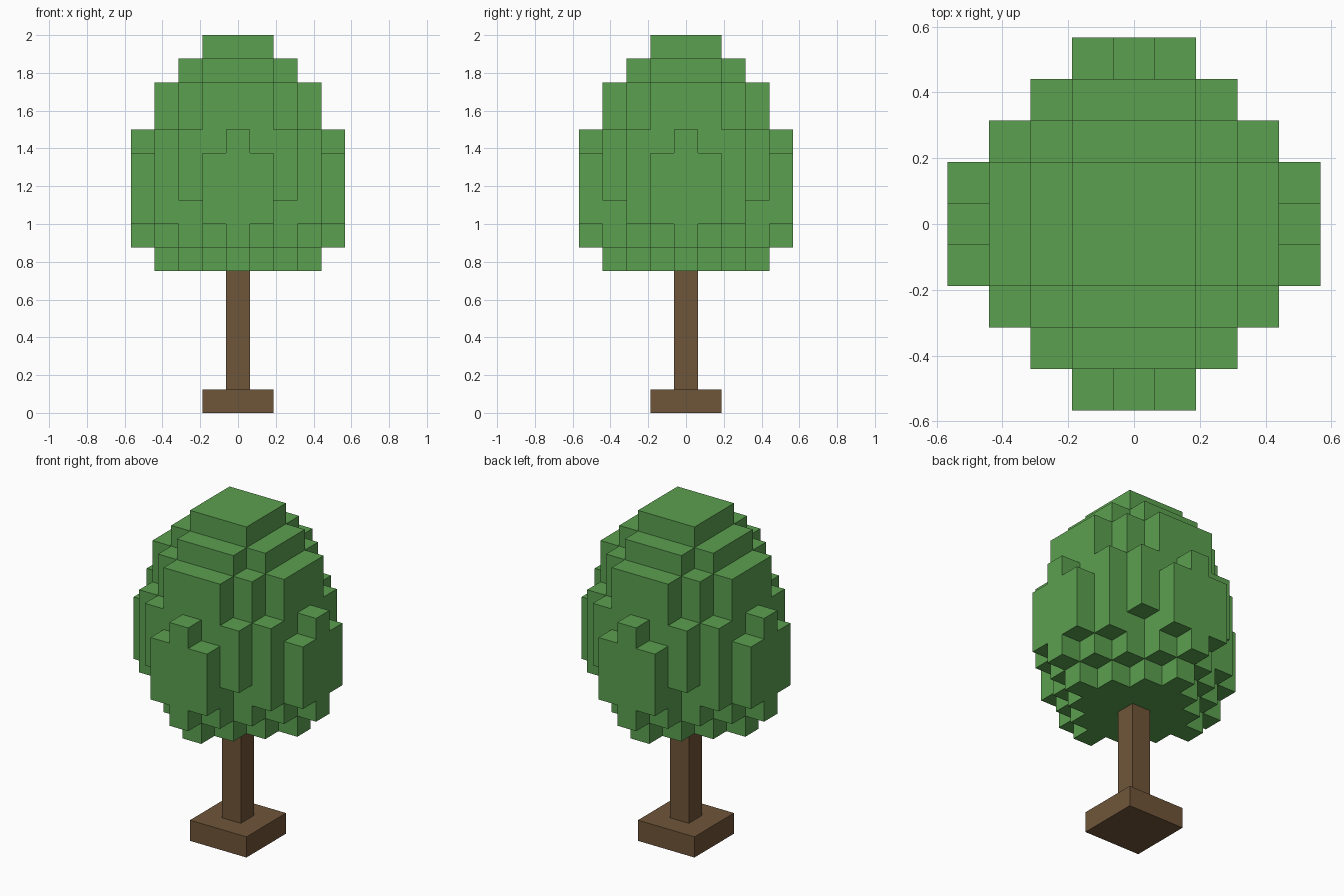
import bpy
import bmesh
from mathutils import Vector

old = bpy.data.objects.get("Cube")
if old:
    bpy.data.objects.remove(old, do_unlink=True)

CELL = Vector((0.126, 0.126, 0.125))  # block size


def make_material(name, rgb):
    mat = bpy.data.materials.new(name)
    mat.use_nodes = True
    color = (*rgb, 1.0)
    mat.diffuse_color = color
    mat.node_tree.nodes["Principled BSDF"].inputs["Base Color"].default_value = color
    return mat


def finish(name, bm, mat):
    mesh = bpy.data.meshes.new(name)
    bm.to_mesh(mesh)
    bm.free()
    mesh.materials.append(mat)
    obj = bpy.data.objects.new(name, mesh)
    bpy.context.collection.objects.link(obj)


def make_box(name, width, low, high, mat):
    """Square box, measured in blocks."""
    bm = bmesh.new()
    bmesh.ops.create_cube(bm, size=1)
    bmesh.ops.scale(bm, vec=(width * CELL.x, width * CELL.y, (high - low) * CELL.z), verts=bm.verts)
    bmesh.ops.translate(bm, vec=(0, 0, (low + high) / 2 * CELL.z), verts=bm.verts)
    finish(name, bm, mat)


def make_blocks(name, cells, mat):
    """Outer skin of a set of blocks, with flat areas merged."""
    bm = bmesh.new()
    for cell in cells:
        centre = Vector(cell) + Vector((0, 0, 0.5))
        for axis in range(3):
            for sign in (-1, 1):
                normal = Vector((0, 0, 0))
                normal[axis] = sign
                if tuple(int(c + n) for c, n in zip(cell, normal)) in cells:
                    continue
                u = Vector((0, 0, 0))
                u[(axis + 1) % 3] = 0.5
                v = normal.cross(u)
                mid = centre + normal / 2
                corners = (mid - u - v, mid + u - v, mid + u + v, mid - u + v)
                bm.faces.new([bm.verts.new(p * CELL) for p in corners])
    bmesh.ops.remove_doubles(bm, verts=bm.verts, dist=0.001)
    bmesh.ops.dissolve_limit(bm, angle_limit=0.02, verts=bm.verts, edges=bm.edges)
    finish(name, bm, mat)


bark = make_material("bark brown", (0.159, 0.091, 0.041))
leaf = make_material("leaf green", (0.105, 0.352, 0.080))

# Trunk and its square foot
make_box("trunk_base", 3, 0, 1, bark)
make_box("trunk", 1, 1, 6, bark)

# Crown: top level of each column, keyed by its larger and smaller offset
tops = {(0, 0): 16, (1, 0): 16, (1, 1): 16, (2, 0): 15, (2, 1): 15, (2, 2): 14,
        (3, 0): 14, (3, 1): 14, (3, 2): 12, (4, 0): 12, (4, 1): 11}
crown = set()
for x in range(-4, 5):
    for y in range(-4, 5):
        a, b = abs(x), abs(y)
        top = tops.get((max(a, b), min(a, b)))
        if top is None:
            continue
        # Stepped diamond underside, with shorter hanging corners front and back
        bottom = 6 + max(0, a + b - 3) + (1 if (a, b) == (2, 3) else 0)
        crown.update((x, y, z) for z in range(bottom, top))
make_blocks("crown", crown, leaf)
